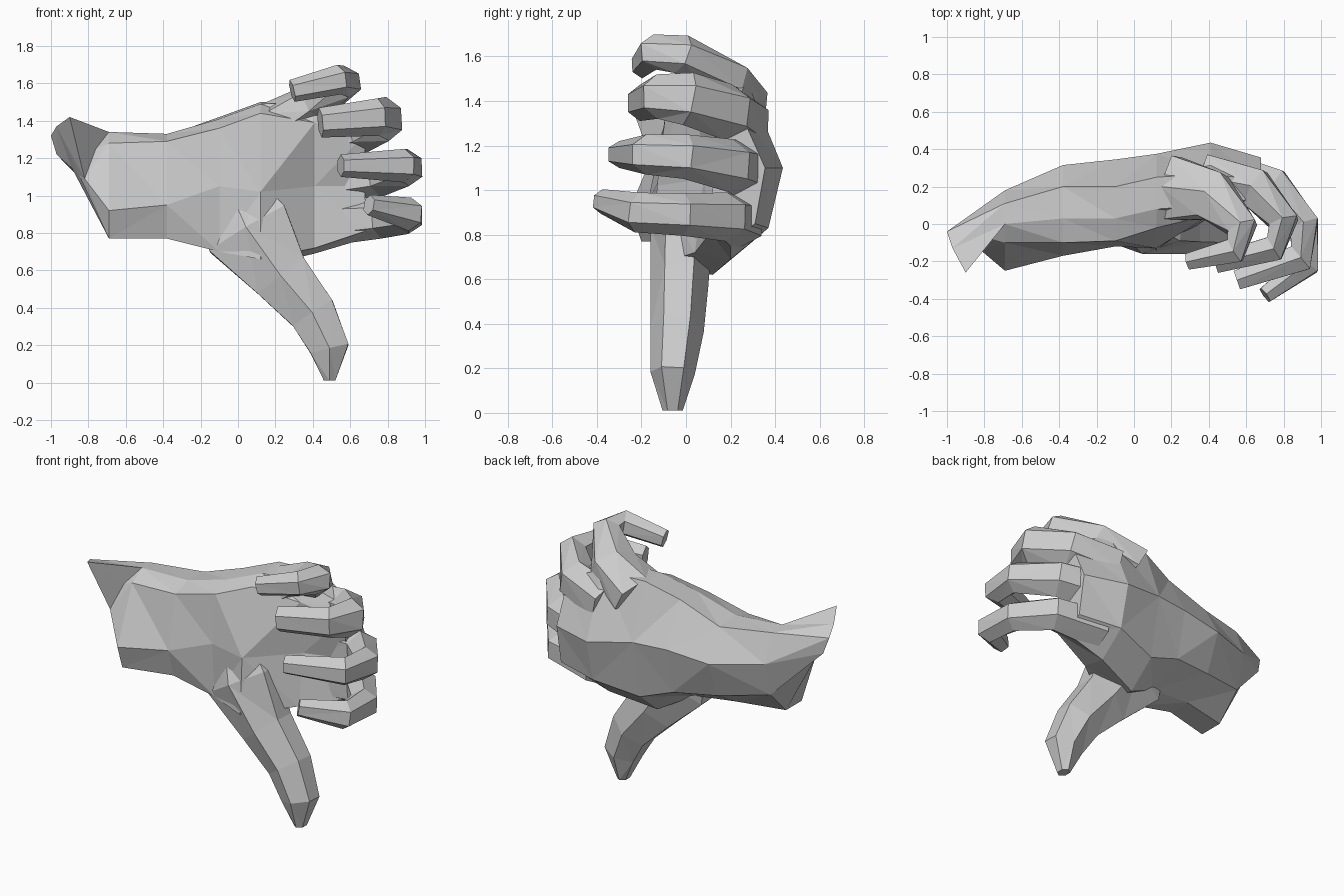
import bpy, bmesh, math
from mathutils import Vector


def loft(name, rings):
    """Skin a list of equal-sized point rings, cap both ends, triangulate."""
    bm = bmesh.new()
    vs = [[bm.verts.new(p) for p in ring] for ring in rings]
    n = len(vs[0])
    for a, b in zip(vs, vs[1:]):
        for i in range(n):
            j = (i + 1) % n
            bm.faces.new((a[i], a[j], b[j], b[i]))
    bm.faces.new(vs[0])
    bm.faces.new(vs[-1])
    bmesh.ops.triangulate(bm, faces=bm.faces[:])
    bmesh.ops.recalc_face_normals(bm, faces=bm.faces[:])
    mesh = bpy.data.meshes.new(name)
    bm.to_mesh(mesh)
    bm.free()
    obj = bpy.data.objects.new(name, mesh)
    bpy.context.collection.objects.link(obj)
    return obj


def digit(name, path, ref, sides=6):
    """Tapered tube; path rows are x, y, z, radius along ref, other radius."""
    pts = [Vector(p[:3]) for p in path]
    rings = []
    for k, (c, row) in enumerate(zip(pts, path)):
        t = (pts[min(k + 1, len(pts) - 1)] - pts[max(k - 1, 0)]).normalized()
        u = Vector(ref)
        u = (u - t * u.dot(t)).normalized()
        v = t.cross(u)
        rings.append([c + u * row[3] * math.cos(a) + v * row[4] * math.sin(a)
                      for a in (2 * math.pi * i / sides for i in range(sides))])
    return loft(name, rings)


# Forearm stump: slanted, pointed end ring
stump = [(-.9, -.26, 1.42), (-.97, -.13, 1.37), (-1, -.04, 1.32), (-.97, -.02, 1.22),
         (-.89, -.05, 1.15), (-.85, -.1, 1.11), (-.82, -.14, 1.09), (-.76, -.08, 1.25)]

# Wrist-to-knuckle cross-sections at x, as (y, z) running top, back, bottom, palm
sections = {
    -.69: [(.0, 1.34), (.11, 1.33), (.18, 1.15), (.12, .93), (-.04, .77), (-.2, .77), (-.25, .92), (-.1, 1.28)],
    -.38: [(.03, 1.33), (.2, 1.32), (.315, 1.12), (.22, .88), (.03, .77), (-.12, .77), (-.17, .95), (-.1, 1.29)],
    -.10: [(.03, 1.41), (.2, 1.42), (.345, 1.15), (.28, .85), (.05, .74), (-.1, .70), (-.12, 1.05), (-.09, 1.36)],
    .12: [(.08, 1.49), (.25, 1.5), (.375, 1.15), (.3, .77), (.12, .62), (-.15, .66), (-.13, 1.02), (-.02, 1.44)],
    .41: [(.1, 1.5), (.27, 1.5), (.435, 1.1), (.37, .83), (.2, .69), (.04, .72), (.08, 1.05), (.05, 1.39)],
    .68: [(.14, 1.4), (.23, 1.38), (.355, 1.1), (.31, .85), (.2, .77), (.11, .81), (.17, 1.05), (.11, 1.33)],
}
loft("forearm_and_palm", [stump] + [[(x, y, z) for y, z in s] for x, s in sections.items()])

# Four curled fingers, each a bent tapered tube with a broad knuckle base
fingers = {
    "index_finger": [(.46, .22, .86, .13, .14), (.76, .18, .88, .11, .11), (.91, -.01, .89, .095, .09),
                     (.92, -.22, .90, .09, .08), (.70, -.38, .95, .055, .05)],
    "middle_finger": [(.46, .27, 1.08, .14, .14), (.75, .2, 1.11, .12, .11), (.91, .0, 1.15, .1, .09),
                      (.89, -.18, 1.16, .09, .09), (.55, -.3, 1.16, .06, .06)],
    "ring_finger": [(.38, .25, 1.29, .14, .14), (.65, .19, 1.35, .13, .12), (.8, .01, 1.41, .12, .09),
                    (.75, -.13, 1.42, .1, .08), (.44, -.21, 1.39, .08, .06)],
    "little_finger": [(.2, .19, 1.38, .13, .2), (.42, .15, 1.5, .11, .15), (.58, -.02, 1.61, .09, .09),
                      (.54, -.14, 1.62, .08, .08), (.29, -.2, 1.56, .06, .05)],
}
for name, path in fingers.items():
    digit(name, path, (0, 0, 1))

# Thumb pointing down, with a broad base in the palm
digit("thumb", [(-.04, .03, 1.02, .1, .18), (.05, -.02, .82, .14, .27), (.23, -.03, .57, .13, .18),
                (.40, -.04, .37, .12, .145), (.49, -.06, .18, .1, .12),
                (.49, -.06, .01, .045, .035)], (0, 1, 0))
